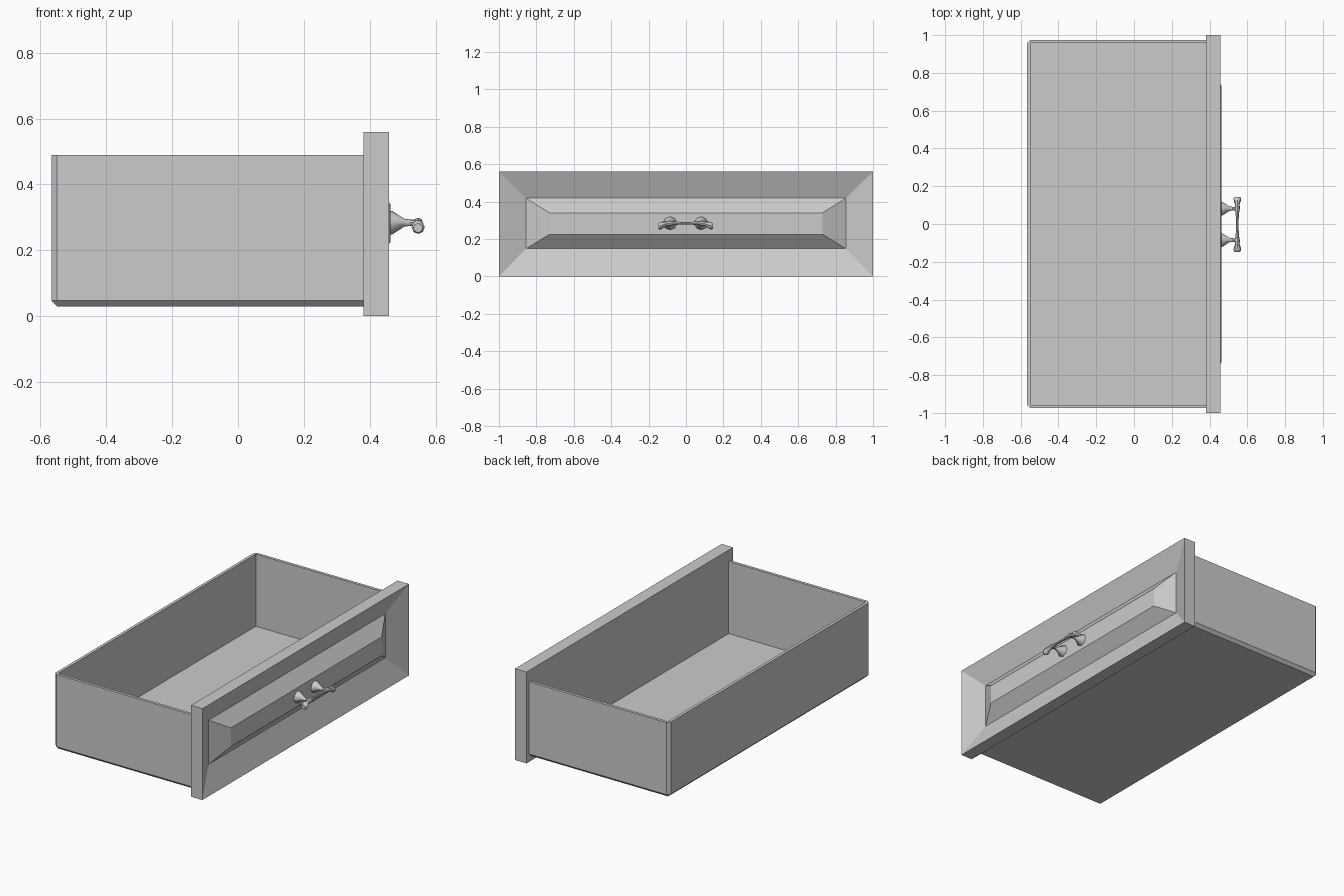
import bpy, bmesh, math
from mathutils import Vector

if "Cube" in bpy.data.objects:
    bpy.data.objects.remove(bpy.data.objects["Cube"])


def make(name, bm, smooth=None):
    bmesh.ops.recalc_face_normals(bm, faces=bm.faces)
    me = bpy.data.meshes.new(name)
    bm.to_mesh(me)
    bm.free()
    ob = bpy.data.objects.new(name, me)
    bpy.context.collection.objects.link(ob)
    if smooth:
        bpy.ops.object.select_all(action='DESELECT')
        ob.select_set(True)
        bpy.context.view_layer.objects.active = ob
        bpy.ops.object.shade_smooth_by_angle(angle=math.radians(smooth))
    return ob


def bridge(bm, a, b):
    n = len(a)
    for i in range(n):
        bm.faces.new((a[i], a[(i + 1) % n], b[(i + 1) % n], b[i]))


# Front panel: nested rectangles (x, half width, z low, z high)
bm = bmesh.new()
rings = []
for x, w, z0, z1 in [(0.381, 1.0, 0, 0.56), (0.459, 1.0, 0, 0.56),
                     (0.40, 0.855, 0.148, 0.418), (0.463, 0.73, 0.225, 0.34)]:
    rings.append([bm.verts.new(p) for p in
                  [(x, -w, z0), (x, w, z0), (x, w, z1), (x, -w, z1)]])
for a, b in zip(rings, rings[1:]):
    bridge(bm, a, b)
bm.faces.new(rings[0])
bm.faces.new(rings[-1])
make("front_panel", bm)

# Open tray: outer shell with chamfered lower and rear edges, inner cavity
XB, XF, W, ZB, ZT, T = -0.567, 0.381, 0.975, 0.03, 0.49, 0.018


def tray_loop(x, w, z, c):
    pts = [(XF, -w), (x + c, -w), (x, -w + c), (x, w - c), (x + c, w), (XF, w)]
    return [bm.verts.new((px, py, z)) for px, py in pts]


bm = bmesh.new()
loops = [tray_loop(XB + T, W - T, ZB, 0.001),
         tray_loop(XB, W, ZB + T, T),
         tray_loop(XB, W, ZT, T),
         tray_loop(XB + T, W - T, ZT, 0.001),
         tray_loop(XB + T, W - T, ZB + T, 0.001)]
for a, b in zip(loops, loops[1:]):
    bridge(bm, a, b)
bm.faces.new(loops[0])
bm.faces.new(loops[-1])
make("drawer_tray", bm)


# Handle parts: round section swept along points with varying radius
def sweep(name, stations, axis, sides=8):
    bm = bmesh.new()
    axis = Vector(axis)
    u = Vector((0, 0, 1))
    v = axis.cross(u)
    rs = []
    for p, r in stations:
        rs.append([bm.verts.new(Vector(p) + r * (
            math.cos(2 * math.pi * i / sides) * u +
            math.sin(2 * math.pi * i / sides) * v)) for i in range(sides)])
    for a, b in zip(rs, rs[1:]):
        bridge(bm, a, b)
    bm.faces.new(rs[0])
    bm.faces.new(rs[-1])
    return make(name, bm, 40)


for side, s in (("left", -1), ("right", 1)):
    y = 0.083 * s - 0.002
    sweep("handle_mount_" + side,
          [((0.460, y, 0.284), 0.036), ((0.468, y, 0.284), 0.036),
           ((0.505, y, 0.284), 0.012), ((0.530, y, 0.284), 0.009),
           ((0.545, y, 0.284), 0.011)], (1, 0, 0))

# Bar with a slim middle and drooping flared ends
half = [(0.02, 0.284, 0.007), (0.06, 0.284, 0.009), (0.085, 0.285, 0.014),
        (0.105, 0.281, 0.012), (0.122, 0.275, 0.018), (0.137, 0.270, 0.020),
        (0.146, 0.268, 0.014)]
bar = [((0.547, -y - 0.002, z), r) for y, z, r in reversed(half)]
bar += [((0.547, y - 0.002, z), r) for y, z, r in half]
sweep("handle_bar", bar, (0, 1, 0))
